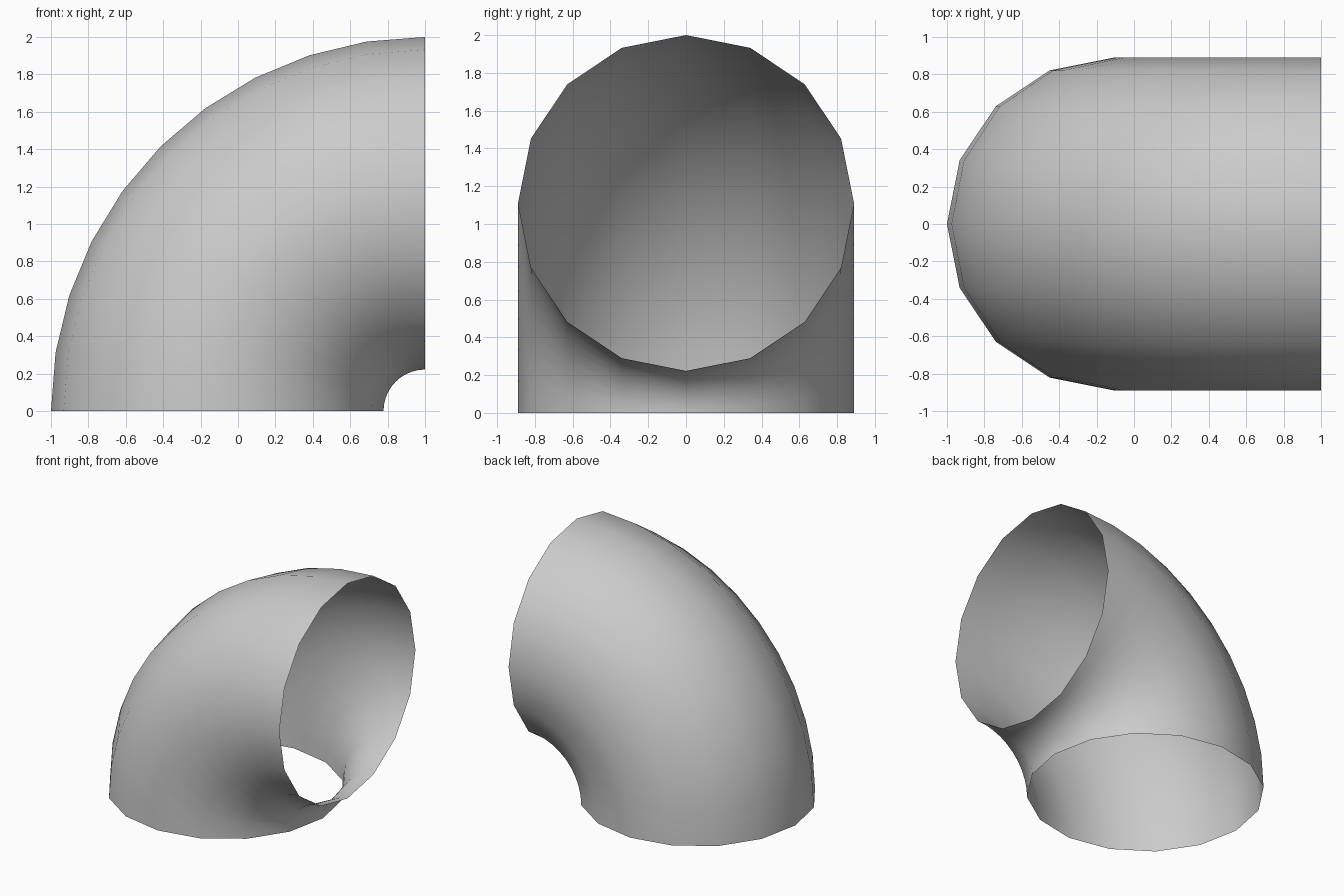
import bpy, bmesh
from math import cos, sin, pi

if "Cube" in bpy.data.objects:
    bpy.data.objects.remove(bpy.data.objects["Cube"])

BEND, TUBE = 1.111, 0.889   # bend radius and pipe radius
SIDES, STEPS = 16, 10       # pipe sides, steps along the quarter bend

# Open-ended quarter-turn pipe, bend axis along y through (1, 0, 0)
bm = bmesh.new()
rings = []
for i in range(STEPS + 1):
    a = i / STEPS * pi / 2
    ring = []
    for j in range(SIDES):
        t = j / SIDES * 2 * pi
        d = BEND + TUBE * cos(t)
        ring.append(bm.verts.new((1 - d * cos(a), TUBE * sin(t), d * sin(a))))
    rings.append(ring)
for r0, r1 in zip(rings, rings[1:]):
    for j in range(SIDES):
        k = (j + 1) % SIDES
        f = bm.faces.new((r0[j], r1[j], r1[k], r0[k]))
        f.smooth = True

# Make the normals point out of the pipe
bm.normal_update()
bm.faces.ensure_lookup_table()
if bm.faces[0].normal.x > 0:
    bmesh.ops.reverse_faces(bm, faces=bm.faces[:])

mesh = bpy.data.meshes.new("pipe_elbow")
bm.to_mesh(mesh)
bm.free()
bpy.context.collection.objects.link(bpy.data.objects.new("pipe_elbow", mesh))
